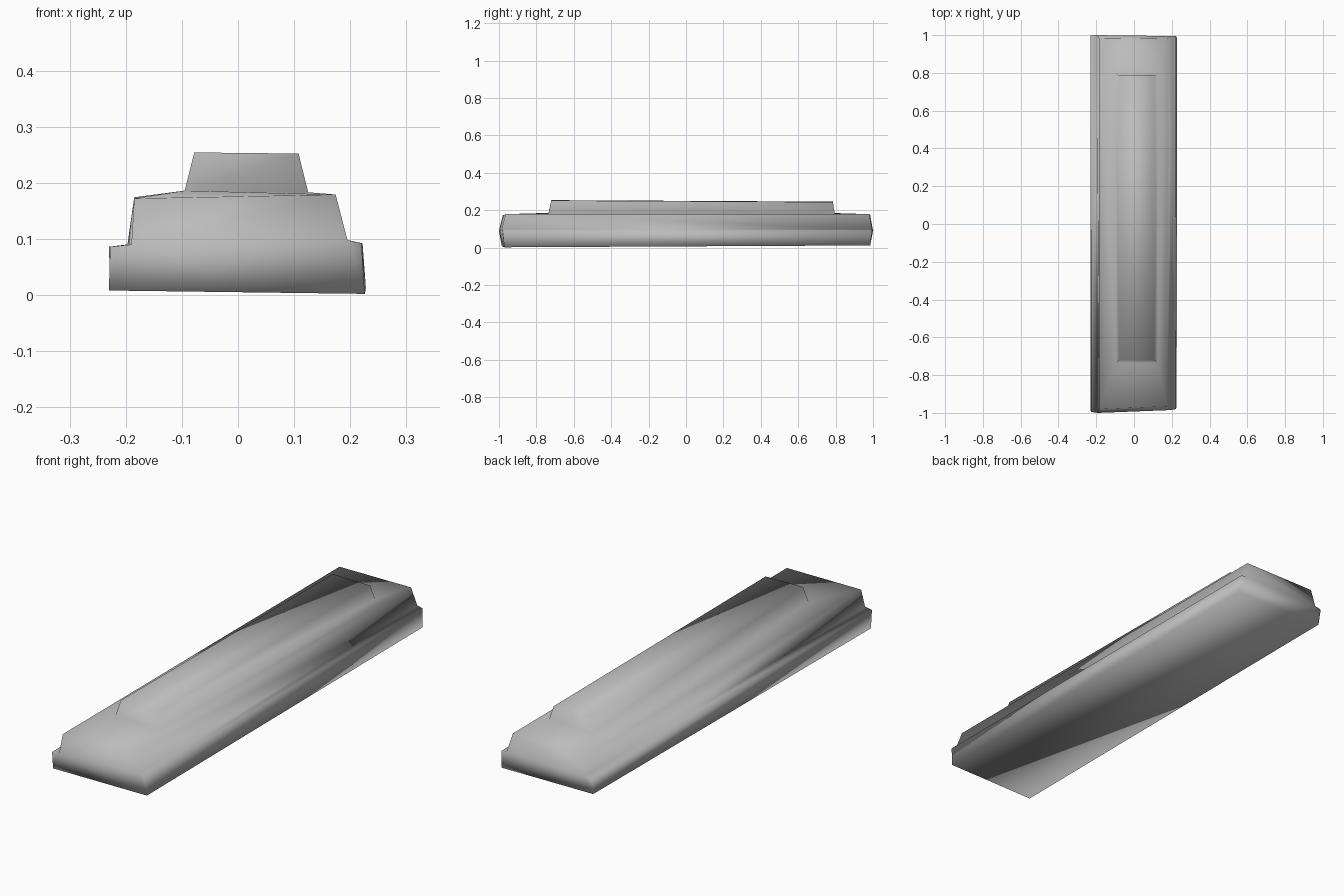
import bpy
import bmesh

cube = bpy.data.objects.get("Cube")
if cube:
    bpy.data.objects.remove(cube, do_unlink=True)

grey = bpy.data.materials.new("plain grey")
grey.use_nodes = True
colour = (0.5, 0.5, 0.5, 1)
grey.diffuse_color = colour
grey.node_tree.nodes["Principled BSDF"].inputs["Base Color"].default_value = colour

bm = bmesh.new()


def ring(points):
    return [bm.verts.new(p) for p in points]


def bridge(a, b, closed=True):
    n = len(a)
    for i in range(n if closed else n - 1):
        j = (i + 1) % n
        bm.faces.new((a[i], a[j], b[j], b[i]))


# Stepped cross-section at each end: base, ledge, upper wall, on both sides
front = ring([(-0.23, -0.985, 0.008), (-0.228, -0.995, 0.086), (-0.19, -1.0, 0.09),
              (-0.185, -0.98, 0.172), (0.174, -0.965, 0.179), (0.195, -0.985, 0.098),
              (0.22, -0.98, 0.092), (0.226, -0.97, 0.002)])
back = ring([(-0.228, 0.985, 0.015), (-0.23, 0.998, 0.086), (-0.197, 1.0, 0.09),
             (-0.185, 0.985, 0.174), (0.174, 0.98, 0.179), (0.195, 0.995, 0.098),
             (0.222, 0.995, 0.092), (0.228, 0.985, 0.012)])

# Long sides and underside, leaving the top deck open
for i in range(8):
    if i != 3:
        j = (i + 1) % 8
        bm.faces.new((front[i], front[j], back[j], back[i]))

# Bevelled ends, folded at the ledge
for end in (front, back):
    bm.faces.new([end[i] for i in (0, 1, 2, 5, 6, 7)])
    bm.faces.new([end[i] for i in (2, 3, 4, 5)])

# Top deck, raised block walls and block top
deck = [front[3], front[4], back[4], back[3]]
foot = ring([(-0.095, -0.735, 0.186), (0.125, -0.735, 0.183),
             (0.125, 0.795, 0.183), (-0.095, 0.795, 0.185)])
crown = ring([(-0.078, -0.72, 0.254), (0.108, -0.72, 0.252),
              (0.108, 0.785, 0.244), (-0.078, 0.785, 0.246)])
bridge(deck, foot)
bridge(foot, crown)
bm.faces.new(crown)

bmesh.ops.recalc_face_normals(bm, faces=bm.faces)
bmesh.ops.triangulate(bm, faces=bm.faces)
for face in bm.faces:
    face.smooth = True

mesh = bpy.data.meshes.new("stepped_bar")
bm.to_mesh(mesh)
bm.free()
mesh.materials.append(grey)
bar = bpy.data.objects.new("stepped_bar", mesh)
bpy.context.collection.objects.link(bar)
